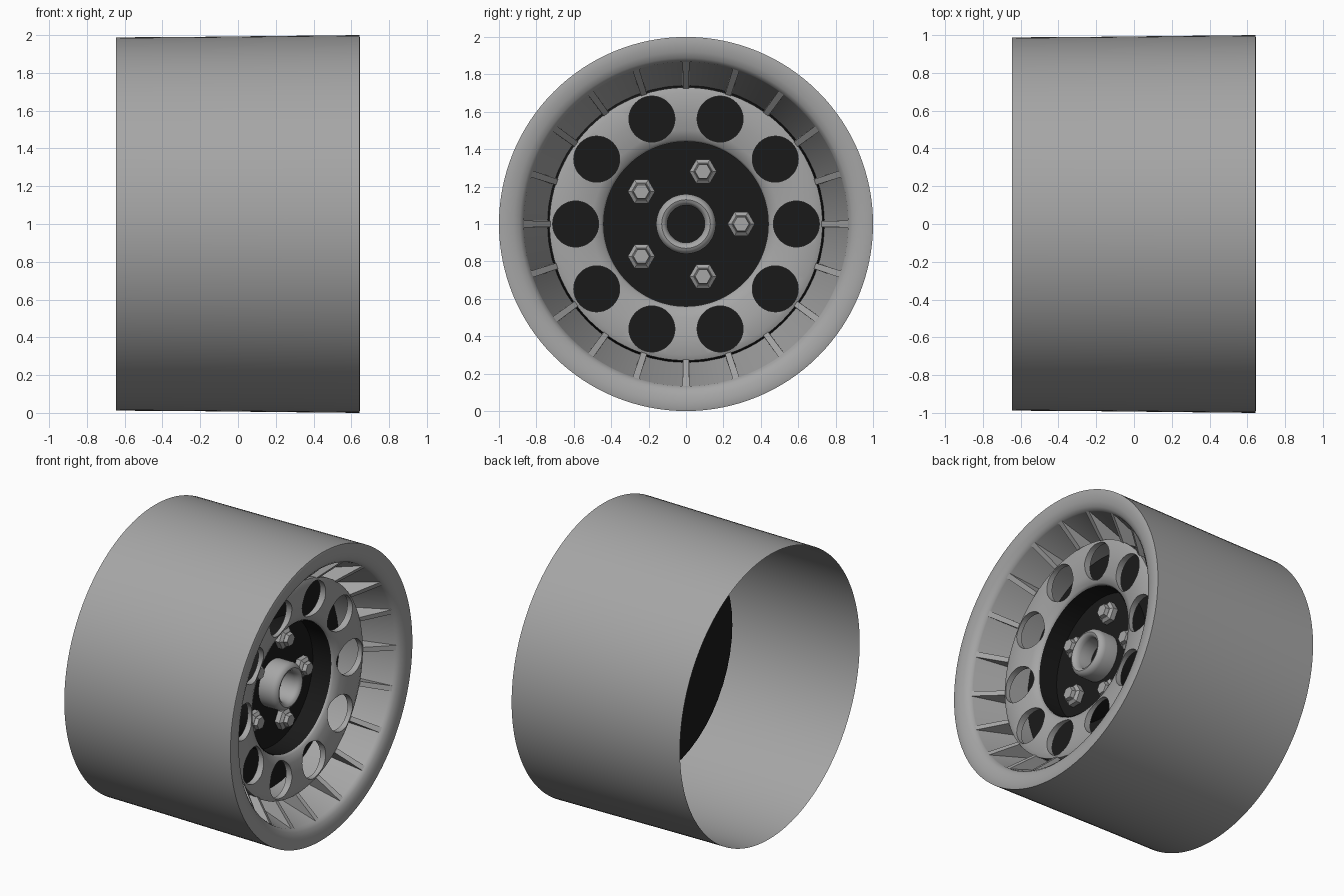
import bpy, bmesh, math
from mathutils import Matrix, Vector

if "Cube" in bpy.data.objects:
    bpy.data.objects.remove(bpy.data.objects["Cube"])

CENTRE = Vector((0, 0, 1))


def material(name, c):
    m = bpy.data.materials.new(name)
    m.diffuse_color = (c, c, c, 1)
    m.use_nodes = True
    m.node_tree.nodes["Principled BSDF"].inputs["Base Color"].default_value = m.diffuse_color
    return m


GREY = material("light_grey", 0.38)
BLACK = material("matt_black", 0.01)


def polar(x, r, a):
    return CENTRE + Vector((x, r * math.cos(a), r * math.sin(a)))


def smooth(ob, angle=35):
    bpy.ops.object.select_all(action='DESELECT')
    ob.select_set(True)
    bpy.context.view_layer.objects.active = ob
    bpy.ops.object.shade_smooth_by_angle(angle=math.radians(angle))


def finish(name, bm, mat, angle=35):
    bmesh.ops.recalc_face_normals(bm, faces=bm.faces)
    me = bpy.data.meshes.new(name)
    bm.to_mesh(me)
    bm.free()
    ob = bpy.data.objects.new(name, me)
    bpy.context.collection.objects.link(ob)
    me.materials.append(mat)
    smooth(ob, angle)
    return ob


def lathe(name, profile, mat, n=96, closed=False):
    """Spin (x, radius) points round the wheel axis."""
    bm = bmesh.new()
    rings = [[bm.verts.new(polar(x, r, 2 * math.pi * i / n)) for i in range(n)]
             for x, r in profile]
    pairs = list(zip(rings, rings[1:]))
    if closed:
        pairs.append((rings[-1], rings[0]))
    for a, b in pairs:
        for i in range(n):
            j = (i + 1) % n
            bm.faces.new((a[i], a[j], b[j], b[i]))
    return finish(name, bm, mat)


def prism(bm, radius1, radius2, x0, x1, r, a, n):
    """Cylinder or frustum along x at polar position (r, a)."""
    mat = Matrix.Translation(polar((x0 + x1) / 2, r, a)) @ Matrix.Rotation(math.pi / 2, 4, 'Y')
    bmesh.ops.create_cone(bm, cap_ends=True, segments=n, radius1=radius1,
                          radius2=radius2, depth=x1 - x0, matrix=mat)


# Outer barrel with rounded front lip
lathe("barrel_and_lip", [(-0.645, 0.988), (-0.2, 0.991), (0.25, 0.996), (0.642, 1.0),
                         (0.646, 0.985), (0.646, 0.955), (0.641, 0.92), (0.628, 0.888),
                         (0.608, 0.868), (0.595, 0.865)], GREY, 128)

# Sloping wall inside the lip
lathe("inner_wall", [(0.6, 0.865), (0.17, 0.735)], GREY, 128)

# Black backing drum behind the face
bm = bmesh.new()
prism(bm, 0.745, 0.725, 0.165, 0.27, 0, 0, 48)
finish("backing_drum", bm, BLACK)

# Face plate with ten round holes
plate = lathe("face_plate", [(0.41, 0.44), (0.425, 0.45), (0.445, 0.50), (0.46, 0.60),
                             (0.462, 0.70), (0.45, 0.73), (0.425, 0.73), (0.40, 0.44)],
              GREY, 120, closed=True)
bm = bmesh.new()
for i in range(10):
    prism(bm, 0.123, 0.123, 0.3, 0.6, 0.59, math.radians(36 * i), 40)
cutter = finish("hole_cutter", bm, BLACK)
cutter.hide_render = True
mod = plate.modifiers.new("holes", 'BOOLEAN')
mod.operation = 'DIFFERENCE'
mod.solver = 'EXACT'
mod.object = cutter
bpy.context.view_layer.objects.active = plate
bpy.ops.object.modifier_apply(modifier=mod.name)
bpy.data.objects.remove(cutter)
plate.data.materials.clear()
plate.data.materials.append(GREY)
for p in plate.data.polygons:
    p.material_index = 0
smooth(plate)

# Side wall of the face and black centre cup
lathe("face_side_wall", [(0.43, 0.728), (0.2, 0.728)], GREY, 120)
lathe("centre_cup", [(0.412, 0.437), (0.265, 0.437)], BLACK, 120)

# Twenty tapered ribs between the face and the lip
bm = bmesh.new()
for i in range(20):
    a = math.radians(18 * i)
    side = Vector((0, -math.sin(a), math.cos(a)))
    sides = []
    for s in (-1, 1):
        sides.append([bm.verts.new(polar(x, r, a) + side * s * w) for x, r, w in
                      ((0.455, 0.725, 0.016), (0.61, 0.866, 0.018),
                       (0.58, 0.866, 0.018), (0.19, 0.74, 0.018))])
    lo, hi = sides
    bm.faces.new(lo)
    bm.faces.new(hi[::-1])
    for k in range(4):
        m = (k + 1) % 4
        bm.faces.new((lo[k], hi[k], hi[m], lo[m]))
finish("ribs", bm, GREY)

# Rounded hub ring
lathe("hub_ring", [(0.26, 0.16), (0.365, 0.16), (0.385, 0.155), (0.40, 0.142),
                   (0.405, 0.13), (0.40, 0.116), (0.385, 0.105), (0.365, 0.10),
                   (0.26, 0.10)], GREY, 48)

# Five hexagonal wheel nuts
bm = bmesh.new()
for i in range(5):
    a = math.radians(72 * i)
    prism(bm, 0.073, 0.073, 0.265, 0.305, 0.295, a, 6)
    prism(bm, 0.073, 0.052, 0.305, 0.32, 0.295, a, 6)
    prism(bm, 0.05, 0.042, 0.315, 0.345, 0.295, a, 6)
finish("wheel_nuts", bm, GREY, 20)
